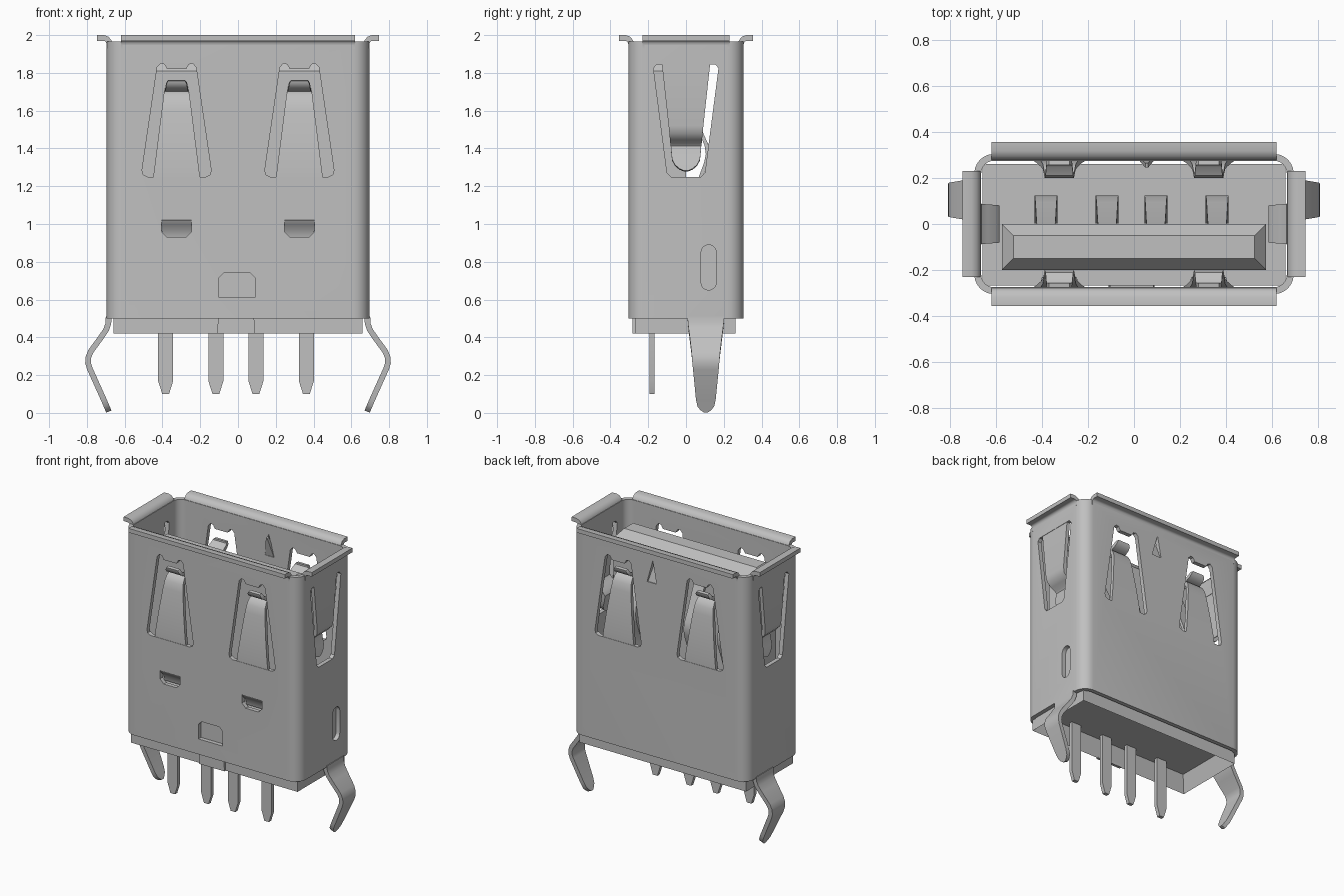
import bpy, bmesh, math
from mathutils import Matrix, Vector

if "Cube" in bpy.data.objects:
    bpy.data.objects.remove(bpy.data.objects["Cube"], do_unlink=True)

steel = bpy.data.materials.new("grey_metal")
COLOUR = (0.53, 0.53, 0.53, 1)
steel.diffuse_color = COLOUR
steel.use_nodes = True
steel.node_tree.nodes["Principled BSDF"].inputs["Base Color"].default_value = COLOUR

# Wall frames: turn about z, distance from centre to wall middle
T = 0.03
FRONT, RIGHT, BACK, LEFT = (0, 0.29), (90, 0.68), (180, 0.29), (-90, 0.68)


def finish(name, bm, smooth=True):
    bmesh.ops.recalc_face_normals(bm, faces=bm.faces)
    me = bpy.data.meshes.new(name)
    bm.to_mesh(me)
    bm.free()
    ob = bpy.data.objects.new(name, me)
    bpy.context.collection.objects.link(ob)
    me.materials.append(steel)
    if smooth:
        smooth_part(ob)
    return ob


def smooth_part(ob):
    bpy.ops.object.select_all(action='DESELECT')
    ob.select_set(True)
    bpy.context.view_layer.objects.active = ob
    bpy.ops.object.shade_smooth_by_angle(angle=math.radians(35))


def loft(bm, sections, wrap=False):
    """Skin a list of equal closed loops; cap the ends unless wrapped."""
    rings = [[bm.verts.new(p) for p in s] for s in sections]
    n = len(rings[0])
    pairs = list(zip(rings, rings[1:])) + ([(rings[-1], rings[0])] if wrap else [])
    for a, b in pairs:
        for i in range(n):
            j = (i + 1) % n
            bm.faces.new((a[i], a[j], b[j], b[i]))
    if not wrap:
        bm.faces.new(rings[0])
        bm.faces.new(rings[-1])


def strip(name, wall, u0, path, thick=T):
    """Bent sheet: path of (outward, z, half width) on one wall."""
    turn, dist = wall
    rot = Matrix.Rotation(math.radians(turn), 3, 'Z')
    sections = []
    for i, (o, z, w) in enumerate(path):
        a, b = path[max(i - 1, 0)], path[min(i + 1, len(path) - 1)]
        t = Vector((b[0] - a[0], b[1] - a[1])).normalized() * thick / 2
        no, nz = t.y, -t.x
        pts = [(-w, 1), (w, 1), (w, -1), (-w, -1)]
        sections.append([rot @ Vector((u0 + u, -(dist + o + s * no), z + s * nz))
                         for u, s in pts])
    bm = bmesh.new()
    loft(bm, sections)
    return finish(name, bm)


def prism(bm, wall, u0, poly, half=0.05):
    """Extrude a (u, z) outline through one wall."""
    turn, dist = wall
    rot = Matrix.Rotation(math.radians(turn), 3, 'Z')
    loft(bm, [[rot @ Vector((u0 + u, -(dist + d), z)) for u, z in poly]
              for d in (-half, half)])


def rounded(hx, hy, r, z, n=6):
    pts = []
    for k, (sx, sy) in enumerate([(1, 1), (-1, 1), (-1, -1), (1, -1)]):
        for i in range(n + 1):
            a = math.pi / 2 * (k + i / n)
            pts.append((sx * (hx - r) + r * math.cos(a), sy * (hy - r) + r * math.sin(a), z))
    return pts


def rect(hx, y0, y1, z):
    return [(-hx, y0, z), (hx, y0, z), (hx, y1, z), (-hx, y1, z)]


# Shell sleeve
bm = bmesh.new()
loft(bm, [rounded(0.695, 0.305, 0.085, 0.5), rounded(0.695, 0.305, 0.085, 1.965),
          rounded(0.665, 0.275, 0.055, 1.965), rounded(0.665, 0.275, 0.055, 0.5)], wrap=True)
shell = finish("shell", bm, smooth=False)

# Openings in the shell
half = [(0.05, 1.82), (0.065, 1.845), (0.085, 1.85), (0.103, 1.83), (0.183, 1.285),
        (0.178, 1.262), (0.155, 1.25)]
spring_hole = half + [(-u, z) for u, z in reversed(half)]
half = [(0.13, 1.845), (0.155, 1.845), (0.172, 1.825), (0.10, 1.27), (0.08, 1.25)]
side_hole = half + [(-u, z) for u, z in reversed(half)]
latch_hole = [(-0.08, 1.02), (-0.08, 0.96), (-0.05, 0.93), (0.05, 0.93), (0.08, 0.96), (0.08, 1.02)]
window = [(-0.1, 0.61), (0.09, 0.61), (0.09, 0.715), (0.065, 0.74), (-0.075, 0.74), (-0.1, 0.715)]
slot = [(0.04 * math.cos(a), (0.85 if i < 9 else 0.69) + 0.04 * math.sin(a))
        for i in range(18) for a in [math.pi * (i if i < 9 else i - 1) / 8]]
bm = bmesh.new()
for s in (-1, 1):
    prism(bm, FRONT, 0.325 * s, spring_hole)
    prism(bm, BACK, 0.325 * s, spring_hole)
    prism(bm, FRONT, 0.325 * s, latch_hole)
prism(bm, RIGHT, 0, side_hole)
prism(bm, LEFT, 0, side_hole)
prism(bm, FRONT, 0, window)
prism(bm, RIGHT, 0.12, slot)
prism(bm, BACK, -0.05, [(-0.045, 1.74), (0.03, 1.74), (0.0, 1.9)])
cutter = finish("shell_cutter", bm, smooth=False)
cutter.hide_render = True
mod = shell.modifiers.new("openings", 'BOOLEAN')
mod.operation, mod.solver, mod.object = 'DIFFERENCE', 'EXACT', cutter
bpy.context.view_layer.objects.active = shell
bpy.ops.object.modifier_apply(modifier=mod.name)
bpy.data.objects.remove(cutter, do_unlink=True)
smooth_part(shell)

# Flared lips around the mouth
for name, wall, w in (("front_lip", FRONT, 0.62), ("back_lip", BACK, 0.62),
                      ("right_lip", RIGHT, 0.23), ("left_lip", LEFT, 0.23)):
    strip(name, wall, 0, [(0, 1.93, w), (0, 1.95, w), (0.004, 1.966, w), (0.014, 1.979, w),
                          (0.03, 1.985, w), (0.066, 1.985, w)])

# Front and back springs, rising with a hooked tip
spring = [(0, 1.24, 0.125), (0, 1.30, 0.117), (-0.012, 1.45, 0.098), (-0.03, 1.60, 0.079),
          (-0.04, 1.65, 0.072), (-0.058, 1.68, 0.068), (-0.078, 1.695, 0.064),
          (-0.072, 1.71, 0.06), (-0.035, 1.73, 0.057), (-0.022, 1.745, 0.054),
          (-0.02, 1.76, 0.045)]
for side, wall in (("front", FRONT), ("back", BACK)):
    for i, s in enumerate((-1, 1)):
        strip(f"{side}_spring_{i + 1}", wall, 0.325 * s, spring, 0.025)

# Side springs, hanging with a rounded tip
hanging = [(0, 1.85, 0.128), (0, 1.52, 0.092), (-0.006, 1.485, 0.088), (-0.035, 1.455, 0.085),
           (-0.07, 1.435, 0.083), (-0.082, 1.415, 0.081), (-0.078, 1.39, 0.079),
           (-0.063, 1.34, 0.074), (-0.055, 1.31, 0.058), (-0.05, 1.29, 0.034), (-0.048, 1.28, 0.01)]
strip("right_spring", RIGHT, 0, hanging, 0.025)
strip("left_spring", LEFT, 0, hanging, 0.025)

# Pressed-in latches
for i, s in enumerate((-1, 1)):
    strip(f"latch_{i + 1}", FRONT, 0.325 * s,
          [(0, 1.025, 0.08), (-0.01, 1.005, 0.08), (-0.035, 0.98, 0.08), (-0.045, 0.935, 0.075)], 0.025)
strip("back_barb", BACK, -0.055, [(0, 1.735, 0.036), (-0.035, 1.88, 0.006)], 0.02)

# Board clips, bent outwards then in
clip = [(0.005, 0.51, 0.097), (0.006, 0.475, 0.095), (0.018, 0.44, 0.091), (0.045, 0.40, 0.086),
        (0.1, 0.325, 0.077), (0.112, 0.295, 0.074), (0.114, 0.265, 0.071), (0.105, 0.235, 0.068),
        (0.033, 0.075, 0.052), (0.018, 0.04, 0.044), (0.01, 0.022, 0.03), (0.004, 0.007, 0.01)]
strip("right_clip", RIGHT, 0.105, clip)
strip("left_clip", LEFT, -0.105, clip)

# Base block with a pocket underneath
bm = bmesh.new()
loft(bm, [rect(0.66, -0.268, 0.262, 0.42), rect(0.66, -0.268, 0.262, 0.92)])
bm.normal_update()
bmesh.ops.recalc_face_normals(bm, faces=bm.faces)
bottom = min(bm.faces, key=lambda f: f.calc_center_median().z)
bmesh.ops.inset_region(bm, faces=[bottom], thickness=0.055)
for v in bottom.verts:
    v.co.z += 0.12
finish("base_block", bm)
strip("base_tab", FRONT, -0.01, [(-0.018, 0.42, 0.1), (-0.018, 0.51, 0.095)], 0.02)

# Contact tongue with a chamfered end
bm = bmesh.new()
loft(bm, [rect(0.575, -0.2, 0.0, 0.9), rect(0.575, -0.2, 0.0, 1.81), rect(0.525, -0.15, -0.05, 1.87)])
finish("tongue", bm)

# Bowed contacts and their solder pins
bow = [(-0.01, 1.72, 0.04), (0.015, 1.65, 0.042), (0.085, 1.47, 0.046), (0.108, 1.42, 0.048),
       (0.115, 1.37, 0.05), (0.105, 1.32, 0.05), (0.075, 1.24, 0.05), (0.02, 1.08, 0.05),
       (0.01, 0.9, 0.05)]
pin = [(-0.04, 0.56), (-0.04, 0.17), (-0.018, 0.10), (0.018, 0.10), (0.04, 0.17), (0.04, 0.56)]
for i, x in enumerate((-0.383, -0.117, 0.095, 0.362)):
    strip(f"contact_{i + 1}", (180, 0), -x, bow, 0.02)
    bm = bmesh.new()
    prism(bm, (0, 0.18), x, pin, 0.013)
    finish(f"pin_{i + 1}", bm)
